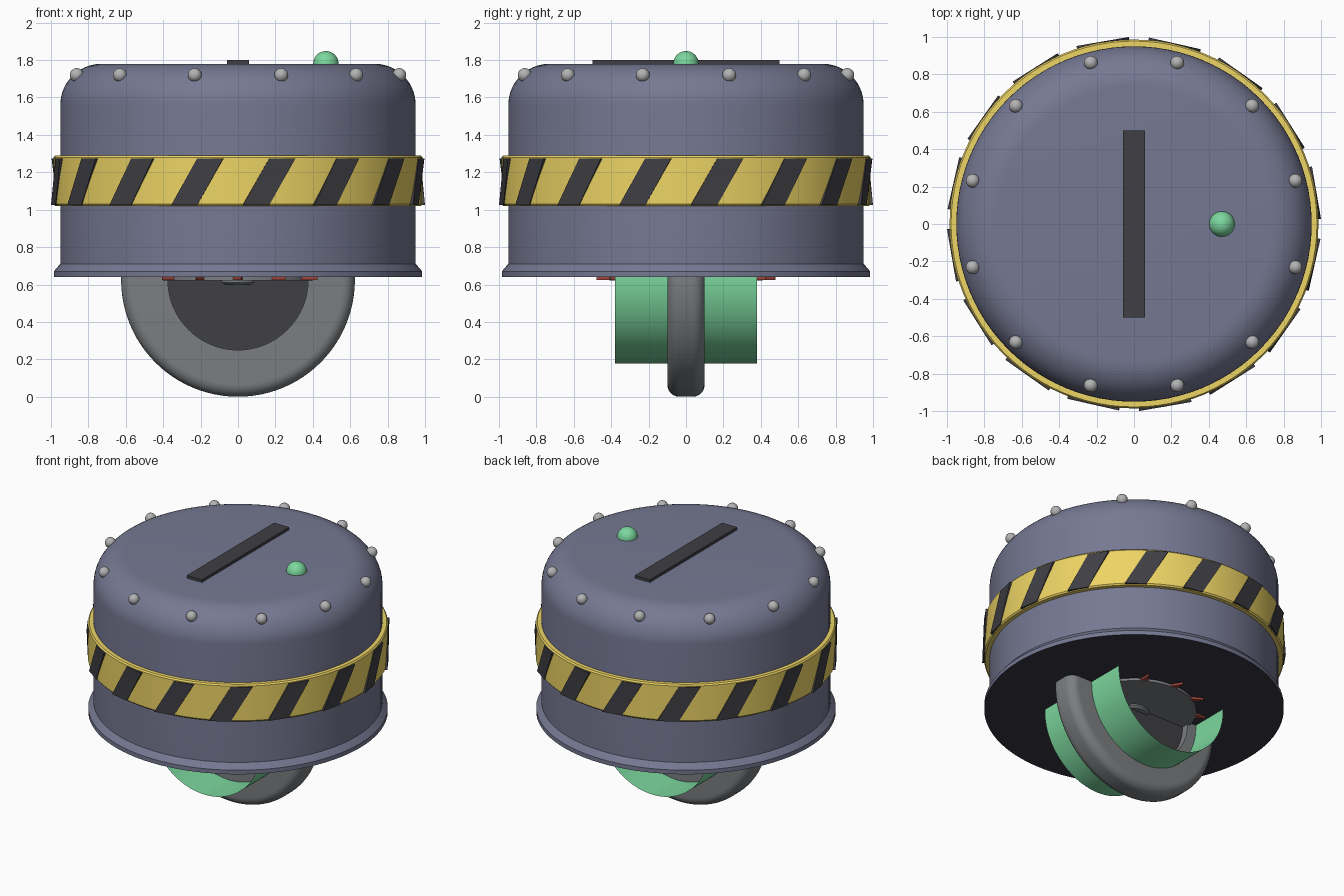
import bpy, bmesh, math
from mathutils import Matrix
from math import pi, sin, cos, radians

if "Cube" in bpy.data.objects:
    bpy.data.objects.remove(bpy.data.objects["Cube"])


def mat(name, rgb):
    m = bpy.data.materials.new(name)
    m.diffuse_color = (*rgb, 1)
    m.use_nodes = True
    m.node_tree.nodes["Principled BSDF"].inputs["Base Color"].default_value = m.diffuse_color
    return m


SLATE = mat("slate", (.18, .19, .29))
UNDER = mat("underside_dark", (.035, .036, .055))
YELLOW = mat("yellow", (.85, .66, .13))
DARK = mat("dark", (.05, .05, .058))
GREEN = mat("green", (.2, .68, .34))
TYRE = mat("tyre_grey", (.2, .21, .22))
STEEL = mat("steel", (.45, .45, .46))
RED = mat("red", (.35, .06, .04))


def finish(bm, name, m, smooth=35):
    bmesh.ops.remove_doubles(bm, verts=bm.verts, dist=1e-5)
    bmesh.ops.recalc_face_normals(bm, faces=bm.faces)
    me = bpy.data.meshes.new(name)
    bm.to_mesh(me)
    bm.free()
    ob = bpy.data.objects.new(name, me)
    bpy.context.collection.objects.link(ob)
    me.materials.append(m)
    if smooth:
        bpy.ops.object.select_all(action='DESELECT')
        ob.select_set(True)
        bpy.context.view_layer.objects.active = ob
        bpy.ops.object.shade_smooth_by_angle(angle=radians(smooth))
    return ob


def lathe(name, prof, m, closed=False, axis_y=False, z=0, steps=96):
    """Spin (radius, height) points round z, or round y when axis_y is set."""
    bm = bmesh.new()
    vs = [bm.verts.new((r, 0, h)) for r, h in prof]
    es = [bm.edges.new(p) for p in zip(vs, vs[1:])]
    if closed:
        es.append(bm.edges.new((vs[-1], vs[0])))
    bmesh.ops.spin(bm, geom=vs + es, cent=(0, 0, 0), axis=(0, 0, 1),
                   angle=2 * pi, steps=steps)
    ob = finish(bm, name, m)
    rot = Matrix.Rotation(pi / 2, 4, 'X') if axis_y else Matrix()
    ob.matrix_world = Matrix.Translation((0, 0, z)) @ rot
    return ob


def arc(cx, cy, r, a0, a1, n=10):
    return [(cx + r * cos(radians(a0 + (a1 - a0) * i / n)),
             cy + r * sin(radians(a0 + (a1 - a0) * i / n))) for i in range(n + 1)]


def prism(bm, bottom, top):
    """Closed solid between two matching outlines."""
    a = [bm.verts.new(p) for p in bottom]
    b = [bm.verts.new(p) for p in top]
    bm.faces.new(a)
    bm.faces.new(b)
    for i in range(len(a)):
        j = (i + 1) % len(a)
        bm.faces.new((a[i], a[j], b[j], b[i]))


# Domed housing with a flared foot, and its dark underside
lathe("housing", [(.985, .64), (.985, .67), (.955, .705), (.95, .71)]
      + arc(.73, 1.56, .22, 0, 90, 14) + [(0, 1.78)], SLATE)
lathe("underside", [(0, .64), (.985, .64)], UNDER)

# Warning band
lathe("warning_band", [(.94, 1.02), (.978, 1.02), (.986, 1.03), (.986, 1.28),
                       (.978, 1.29), (.94, 1.29)], YELLOW, closed=True)

# Slanted flat stripes on the band
bm = bmesh.new()
for k in range(16):
    rot = Matrix.Rotation(radians(-1.5 + 11.25 + 22.5 * k), 4, 'Z')
    outline = [(-.142, 1.025), (0, 1.025), (.142, 1.275), (0, 1.275)]
    start = len(bm.verts)
    prism(bm, [(x, -.965, z) for x, z in outline], [(x, -.99, z) for x, z in outline])
    bm.verts.ensure_lookup_table()
    bmesh.ops.transform(bm, matrix=rot, verts=bm.verts[start:])
finish(bm, "band_stripes", DARK, 0)

# Rivets round the shoulder
bm = bmesh.new()
for k in range(12):
    a = radians(15 + 30 * k)
    bmesh.ops.create_uvsphere(bm, u_segments=20, v_segments=12, radius=.037,
                              matrix=Matrix.Translation((.893 * cos(a), .893 * sin(a), 1.72)))
finish(bm, "rivets", STEEL)

# Top slot plate and indicator light
bm = bmesh.new()
bmesh.ops.create_cube(bm, size=1, matrix=Matrix.Translation((0, 0, 1.785))
                      @ Matrix.Diagonal((.12, 1, .03, 1)))
finish(bm, "slot_plate", DARK, 0)
bm = bmesh.new()
bmesh.ops.create_uvsphere(bm, u_segments=32, v_segments=18, radius=.068,
                          matrix=Matrix.Translation((.47, 0, 1.78)))
finish(bm, "indicator_light", GREEN)

# Wheel: rounded tyre, dark centre disc and thin open green drum
tyre = [(.375, -.1)] + arc(.56, -.035, .065, -90, 0) + arc(.56, .035, .065, 0, 90) + [(.375, .1)]
lathe("tyre", tyre, TYRE, closed=True, axis_y=True, z=.625)
lathe("wheel_disc", [(0, -.05), (.39, -.05), (.39, .05), (0, .05)], DARK, axis_y=True, z=.625)
lathe("wheel_drum", [(.447, -.38), (.447, .38)], GREEN, axis_y=True, z=.625)

# Saw blade under the housing, with hub and leaning teeth
lathe("saw_blade", [(0, .645), (.41, .645), (.41, .622), (0, .622)], TYRE)
lathe("saw_hub", [(.1, .63), (.1, .612), (.085, .6), (0, .6)], TYRE)
bm = bmesh.new()
for k in range(12):
    a = 30 * k
    tri = [(r * cos(radians(a + d)), r * sin(radians(a + d)))
           for r, d in ((.39, -6), (.48, 2), (.39, 4))]
    prism(bm, [(x, y, .625) for x, y in tri], [(x, y, .642) for x, y in tri])
finish(bm, "saw_teeth", RED, 0)
